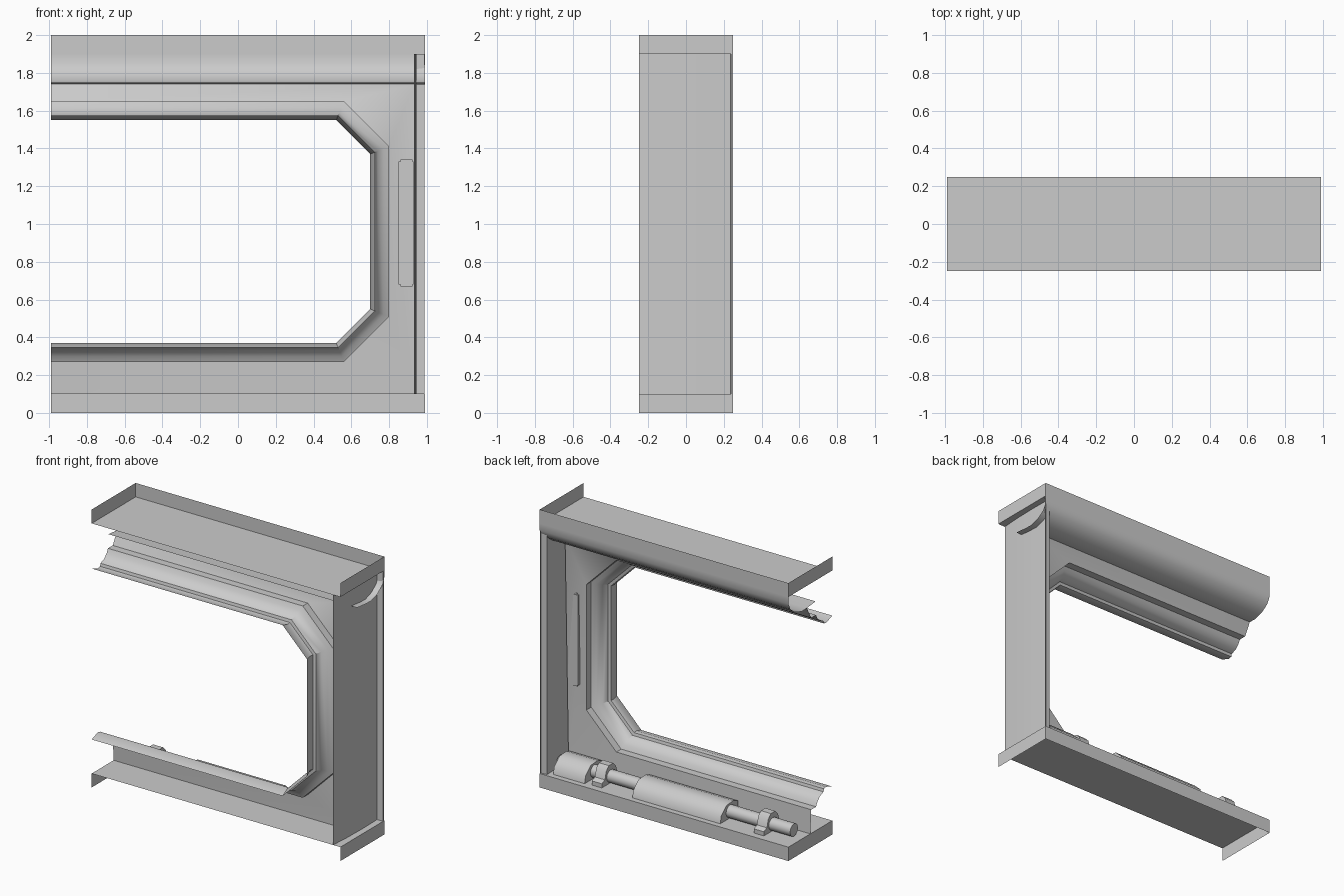
import bpy, math

if "Cube" in bpy.data.objects:
    bpy.data.objects.remove(bpy.data.objects["Cube"])

L = 0.99


def make(name, verts, faces, smooth=True):
    me = bpy.data.meshes.new(name)
    me.from_pydata(verts, [], faces)
    ob = bpy.data.objects.new(name, me)
    bpy.context.collection.objects.link(ob)
    if smooth:
        bpy.context.view_layer.objects.active = ob
        ob.select_set(True)
        bpy.ops.object.shade_smooth_by_angle(angle=math.radians(40))
        ob.select_set(False)
    return ob


def extrude_x(name, profile, x0, x1, closed=False):
    """Sweep a (y, z) profile along x; closed profiles get end caps."""
    n = len(profile)
    verts = [(x, y, z) for x in (x0, x1) for y, z in profile]
    faces = [(i, (i + 1) % n, (i + 1) % n + n, i + n) for i in range(n if closed else n - 1)]
    if closed:
        faces += [tuple(range(n))[::-1], tuple(range(n, 2 * n))]
    return make(name, verts, faces)


def tray(name, plate_z, rim_z):
    """Plate with rims at both ends and along the back, open at the front."""
    c = [(-L, -.25), (-L, .25), (L, .25), (L, -.25)]
    verts = [(x, y, z) for z in (plate_z, rim_z) for x, y in c]
    return make(name, verts, [(0, 1, 2, 3), (0, 1, 5, 4), (1, 2, 6, 5), (2, 3, 7, 6)], False)


def box(name, lo, hi):
    prof = [(lo[1], lo[2]), (hi[1], lo[2]), (hi[1], hi[2]), (lo[1], hi[2])]
    return extrude_x(name, prof, lo[0], hi[0], True)


# Floor and ceiling trays
tray("floor_tray", 0.1, 0.0)
tray("ceiling_tray", 1.9, 2.0)


# Opening outline, offset outward by d
def outline(d):
    m = d * math.tan(math.radians(22.5))
    top, bot, right = 1.55 + d, .37 - d, .70 + d
    return [(-L, top), (.52 + m, top), (right, 1.37 + m),
            (right, .55 - m), (.52 + m, bot), (-L, bot)]


# Moulded frame around the opening: (offset, y)
moulding = [(.025, -.25), (.0, -.18), (.005, -.155), (.025, -.15), (.04, -.11), (.07, -.08), (.10, -.065), (.10, -.01)]
verts = [(x, y, z) for d, y in moulding for x, z in outline(d)]
faces = [(6 * r + i, 6 * r + i + 1, 6 * r + i + 7, 6 * r + i + 6)
         for r in range(len(moulding) - 1) for i in range(5)]
make("opening_frame", verts, faces)

# Web panel between frame and outer shell
inner = [(x, -.01, z) for x, z in outline(.10)]
outer = [(-L, .04, 1.74), (.935, .04, 1.74), (.935, 0, .1), (-L, 0, .1)]
make("web_panel", inner + outer,
     [(0, 1, 7, 6), (1, 2, 7), (2, 3, 8, 7), (3, 4, 8), (4, 5, 9, 8)])

# Curved cornice behind the top
cornice = [(.25, 1.9), (.25, 1.85), (.225, 1.80), (.17, 1.76), (.10, 1.738), (.04, 1.74), (-.06, 1.75)]
extrude_x("top_cornice", cornice, -L, L)

# Right side panel with outward flange at the back
prof = [(.932, -.25), (.942, -.1), (.945, .08), (.942, .235), (.987, .238), (.987, .25)]
n = len(prof)
make("side_panel", [(x, y, z) for z in (.1, 1.9) for x, y in prof],
     [(i, i + 1, i + n + 1, i + n) for i in range(n - 1)])

# Upright light bar with end caps
box("light_bar", (.85, -.04, .68), (.93, .015, 1.33))
for z in (.67, 1.33):
    box("light_bar_cap", (.86, -.035, z), (.925, .01, z + .012))

# Service conduit behind the bottom wall
pipe = [(.10 + .045 * math.cos(a), .15 + .045 * math.sin(a))
        for a in [i * math.tau / 12 for i in range(12)]]
extrude_x("conduit", pipe, -.93, .93, True)
cover = [(.01, .1), (.21, .1), (.20, .15), (.14, .205), (.06, .21), (.01, .19)]
for x0, x1 in ((.66, .91), (-.42, .28)):
    extrude_x("conduit_cover", cover, x0, x1, True)

# Clamps over the conduit
clamp = [(.02, .1), (.20, .1), (.20, .13), (.165, .145), (.15, .20),
         (.12, .23), (.07, .23), (.04, .20), (.02, .14)]
for x in (.57, -.72):
    extrude_x("conduit_clamp", clamp, x - .04, x + .04, True)
